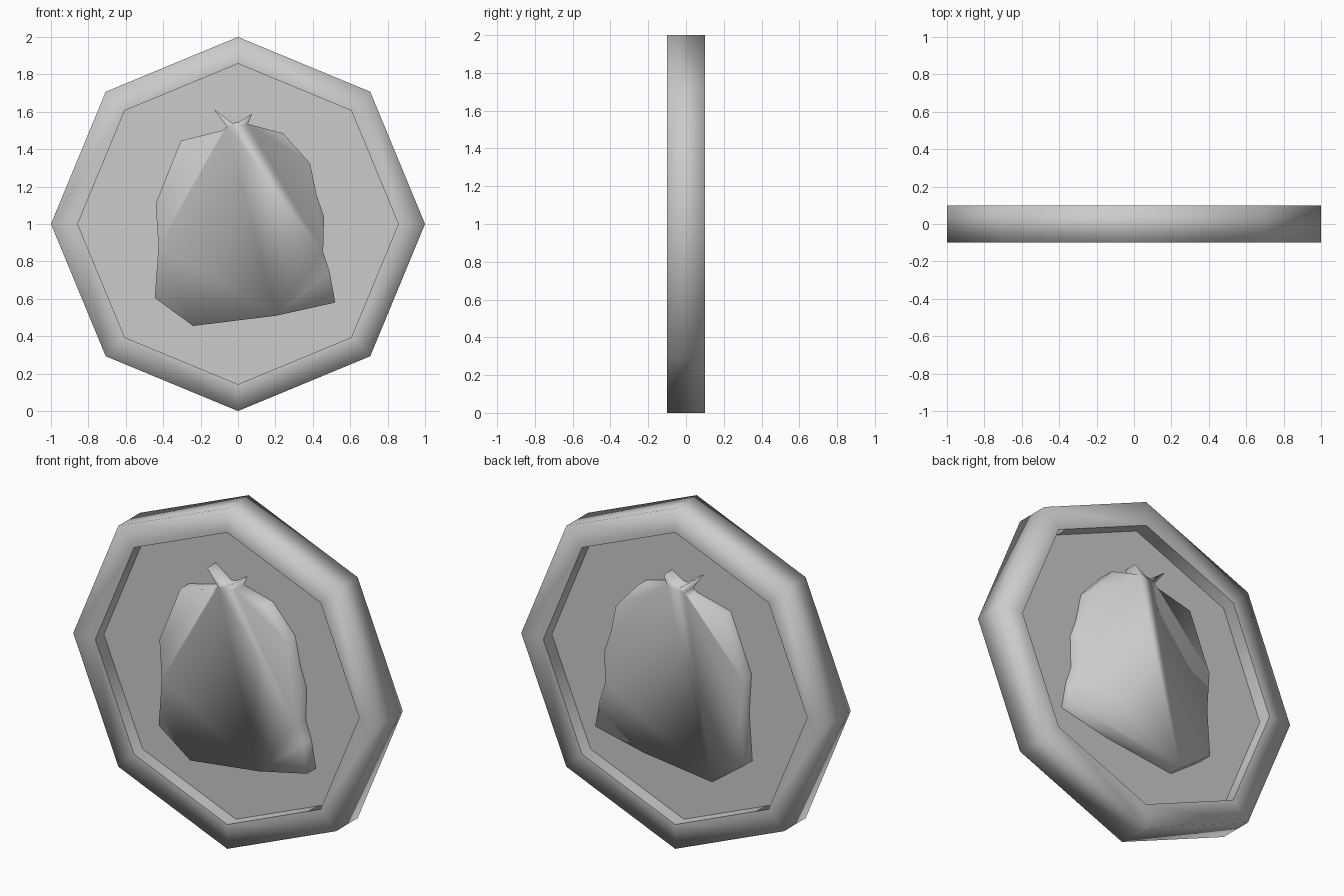
import bpy, bmesh, math

if "Cube" in bpy.data.objects:
    bpy.data.objects.remove(bpy.data.objects["Cube"])

HALF = 0.1       # half thickness of rim and sack
R_OUT, R_IN = 1.0, 0.857


def octagon(r):
    return [(r * math.cos(i * math.pi / 4), 1 + r * math.sin(i * math.pi / 4)) for i in range(8)]


def finish(bm, name, smooth):
    bmesh.ops.recalc_face_normals(bm, faces=bm.faces)
    for f in bm.faces:
        f.smooth = smooth
    mesh = bpy.data.meshes.new(name)
    bm.to_mesh(mesh)
    bm.free()
    ob = bpy.data.objects.new(name, mesh)
    bpy.context.collection.objects.link(ob)
    return ob


def prism(name, outline, half, smooth=False):
    """Extrude an x/z outline from y = -half to +half."""
    bm = bmesh.new()
    face = bm.faces.new([bm.verts.new((x, -half, z)) for x, z in outline])
    ext = bmesh.ops.extrude_face_region(bm, geom=[face], use_keep_orig=True)
    for v in ext["geom"]:
        if isinstance(v, bmesh.types.BMVert):
            v.co.y = half
    return finish(bm, name, smooth)


# Octagonal rim: rectangular section, soft outer corners, crisp inner corners
bm = bmesh.new()
loops = [[bm.verts.new((x, y, z)) for x, z in octagon(r)]
         for r, y in ((R_OUT, -HALF), (R_OUT, HALF), (R_IN, HALF), (R_IN, -HALF))]
for k in range(4):
    a, b = loops[k], loops[(k + 1) % 4]
    for i in range(8):
        j = (i + 1) % 8
        bm.faces.new((a[i], a[j], b[j], b[i]))
for loop in loops[2:]:
    for i in range(8):
        bm.edges.get((loop[i], loop[(i + 1) % 8])).smooth = False
finish(bm, "rim", True)

# Recessed panel closing the rim
prism("panel", octagon(R_IN), 0.02)

# Sack relief, standing out equally on both faces
sack = [(-0.305, 1.445), (-0.085, 1.5), (-0.06, 1.52), (-0.13, 1.615), (-0.03, 1.54),
        (0.005, 1.545), (0.075, 1.59), (0.053, 1.535), (0.24, 1.485), (0.385, 1.325),
        (0.42, 1.155), (0.46, 1.04), (0.455, 0.85), (0.49, 0.745), (0.52, 0.58),
        (0.205, 0.51), (-0.24, 0.455), (-0.445, 0.605), (-0.425, 0.88), (-0.44, 1.11)]
prism("sack", sack, HALF, True)
